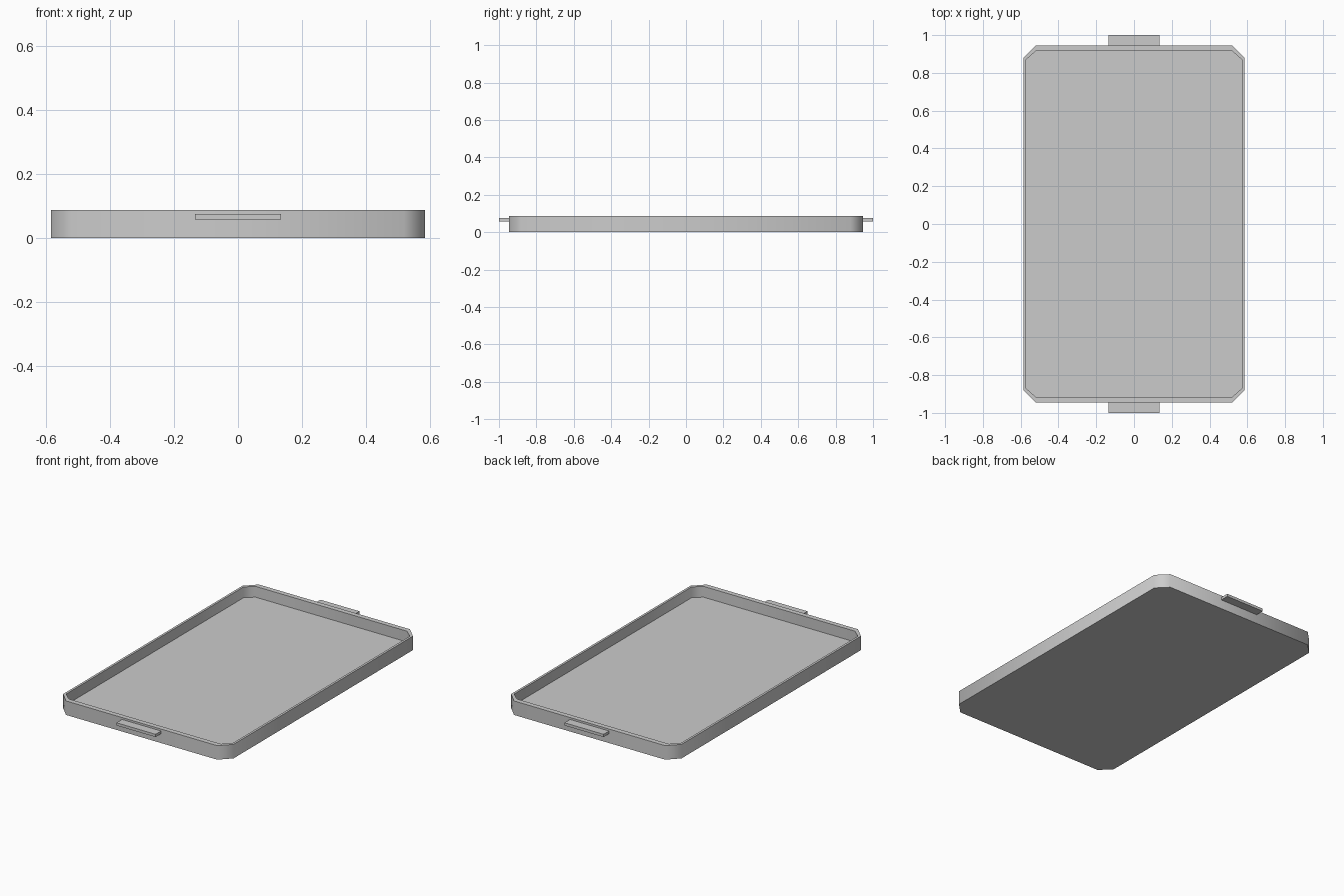
import bpy
import bmesh
import math

if "Cube" in bpy.data.objects:
    bpy.data.objects.remove(bpy.data.objects["Cube"], do_unlink=True)

grey = bpy.data.materials.new("light grey")
grey.use_nodes = True
colour = (0.6, 0.6, 0.6, 1)
grey.diffuse_color = colour
grey.node_tree.nodes["Principled BSDF"].inputs["Base Color"].default_value = colour

HEIGHT, FLOOR = 0.087, 0.02


def finish(bm, name):
    bmesh.ops.recalc_face_normals(bm, faces=bm.faces)
    mesh = bpy.data.meshes.new(name)
    bm.to_mesh(mesh)
    bm.free()
    mesh.materials.append(grey)
    obj = bpy.data.objects.new(name, mesh)
    bpy.context.collection.objects.link(obj)
    bpy.ops.object.select_all(action="DESELECT")
    obj.select_set(True)
    bpy.context.view_layer.objects.active = obj
    bpy.ops.object.shade_smooth_by_angle(angle=math.radians(60))
    return obj


def octagon(bm, x, y, cut_x, cut_y, z):
    """Ring of a rectangle with cut corners."""
    ring = []
    for sx, sy in ((1, 1), (-1, 1), (-1, -1), (1, -1)):
        pair = [(sx * x, sy * (y - cut_y)), (sx * (x - cut_x), sy * y)]
        if sx * sy < 0:
            pair.reverse()
        ring += [bm.verts.new((px, py, z)) for px, py in pair]
    return ring


# Tray: outer wall, rim, inner wall and floor
bm = bmesh.new()
outer = (0.585, 0.946, 0.066, 0.066)
inner = (0.571, 0.915, 0.05, 0.045)
rings = [octagon(bm, *outer, 0), octagon(bm, *outer, HEIGHT),
         octagon(bm, *inner, HEIGHT), octagon(bm, *inner, FLOOR)]
for low, high in zip(rings, rings[1:]):
    for i in range(8):
        j = (i + 1) % 8
        bm.faces.new((low[i], low[j], high[j], high[i]))
bm.faces.new(rings[0])
bm.faces.new(rings[-1])
finish(bm, "tray")

# Flat grip at each end
for name, side in (("front_handle", -1), ("back_handle", 1)):
    bm = bmesh.new()
    bmesh.ops.create_cube(bm, size=1)
    bmesh.ops.scale(bm, vec=(0.268, 0.06, 0.017), verts=bm.verts)
    bmesh.ops.translate(bm, vec=(0, side * 0.97, 0.0665), verts=bm.verts)
    finish(bm, name)
